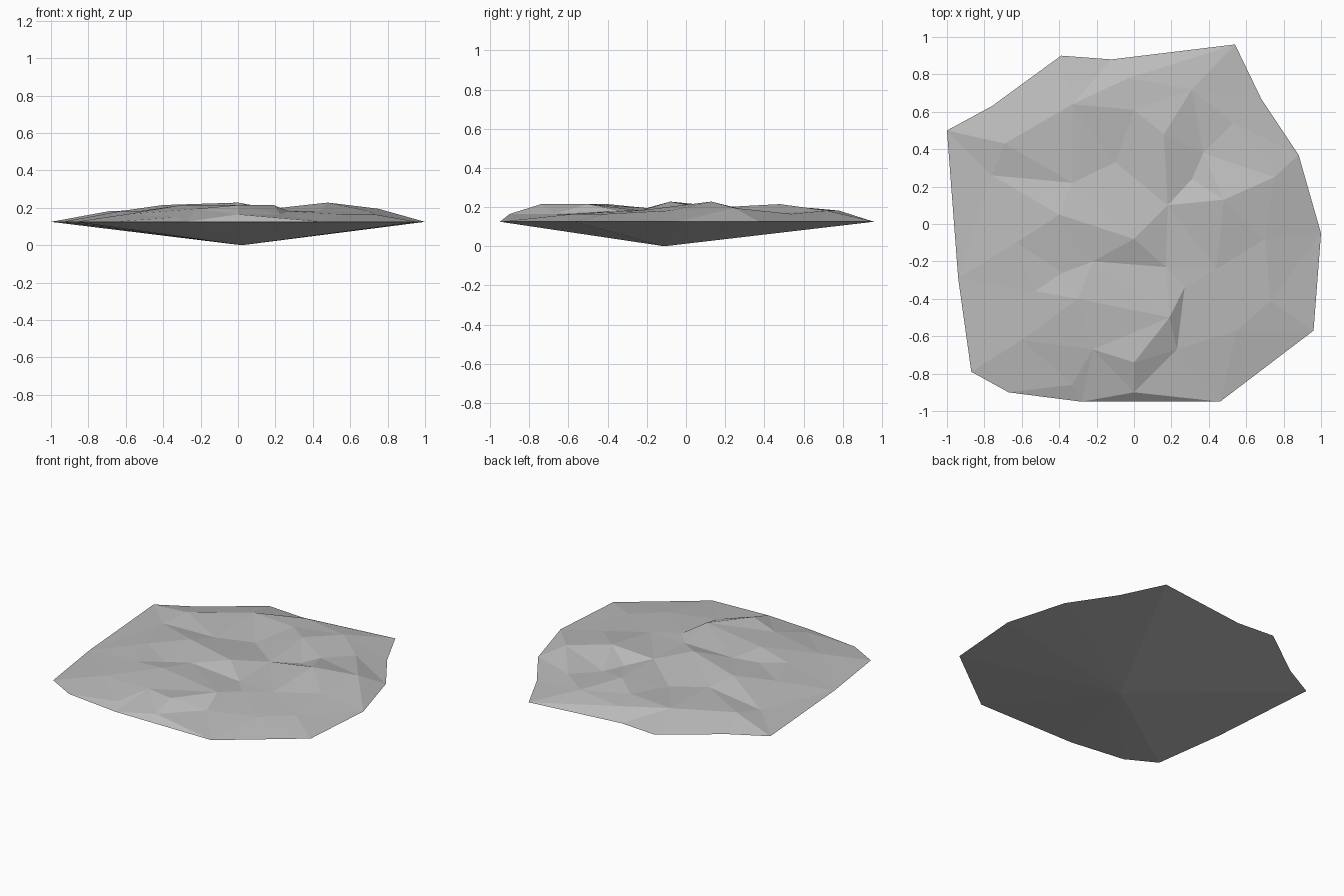
import bpy
import bmesh
from mathutils import Vector
from mathutils.geometry import delaunay_2d_cdt

default_cube = bpy.data.objects.get("Cube")
if default_cube:
    bpy.data.objects.remove(default_cube, do_unlink=True)

CM = 0.01
RIM_HEIGHT = 0.125
UNDERSIDE_TIP = Vector((0.02, -0.11, 0.0))

# Outline of the slab, anticlockwise, in hundredths
outline = [(-100, 50), (-94, -29), (-87, -79), (-67, -90), (-28, -95),
           (46, -95), (96, -57), (100, -5), (88, 37), (68, 67),
           (54, 96), (-12, 88), (-39, 90), (-76, 63)]

# Points of the rocky surface grouped by height
terrain = {
    "crests": (0.228, [(0, -8), (48, 13)]),
    "ridges": (0.215, [(0, -74), (19, -50), (-30, -40), (-40, 5), (16, 48)]),
    "shoulders": (0.195, [(-22, -67), (-33, 64), (0, 61), (-22, -20),
                          (18, 10), (75, 25)]),
    "slopes": (0.182, [(-69, 43), (-3, 78), (-63, -10), (-53, -36),
                       (17, -23), (44, -24), (27, -34), (70, -8),
                       (-33, 22), (31, 72), (-38, -26)]),
    "hollows": (0.165, [(0, -90), (23, -67), (55, -57), (-60, -62),
                        (53, 54), (37, 38), (31, 24), (-10, 33), (73, -41)]),
    "dips": (0.15, [(-33, -86), (-76, 26)]),
}

# Creases that must stay as edges between surface points
creases = [((27, -34), (23, -67)), ((19, -50), (23, -67)),
           ((0, -90), (0, -74)), ((0, -90), (46, -95)),
           ((0, -90), (-28, -95)), ((-69, 43), (-33, 22)),
           ((-76, 26), (-33, 22)), ((16, 48), (31, 24)),
           ((18, 10), (48, 13)), ((0, -8), (17, -23)),
           ((0, -74), (23, -67)), ((48, 13), (44, -24))]


def build_slab(material):
    points = list(outline)
    heights = [RIM_HEIGHT] * len(outline)
    for height, spots in terrain.values():
        points += spots
        heights += [height] * len(spots)
    edges = [(points.index(a), points.index(b)) for a, b in creases]
    rim = list(range(len(outline)))
    flat = [Vector(p) * CM for p in points]
    verts, _, faces, source, _, _ = delaunay_2d_cdt(flat, edges, [rim], 1, 1e-5)

    # Faceted upper surface
    bm = bmesh.new()
    top = [bm.verts.new((v.x, v.y, heights[s[0]] if s else RIM_HEIGHT))
           for v, s in zip(verts, source)]
    for face in faces:
        bm.faces.new([top[i] for i in face])

    # Underside fan running down to a single low point
    tip = bm.verts.new(UNDERSIDE_TIP)
    for edge in [e for e in bm.edges if e.is_boundary]:
        bm.faces.new((*edge.verts, tip))
    bmesh.ops.recalc_face_normals(bm, faces=bm.faces)

    mesh = bpy.data.meshes.new("rock_slab")
    bm.to_mesh(mesh)
    bm.free()
    mesh.materials.append(material)
    slab = bpy.data.objects.new("rock_slab", mesh)
    bpy.context.collection.objects.link(slab)


# Plain stone grey
stone = bpy.data.materials.new("stone_grey")
stone.use_nodes = True
colour = (0.5, 0.5, 0.5, 1.0)
stone.diffuse_color = colour
stone.node_tree.nodes["Principled BSDF"].inputs["Base Color"].default_value = colour

build_slab(stone)
